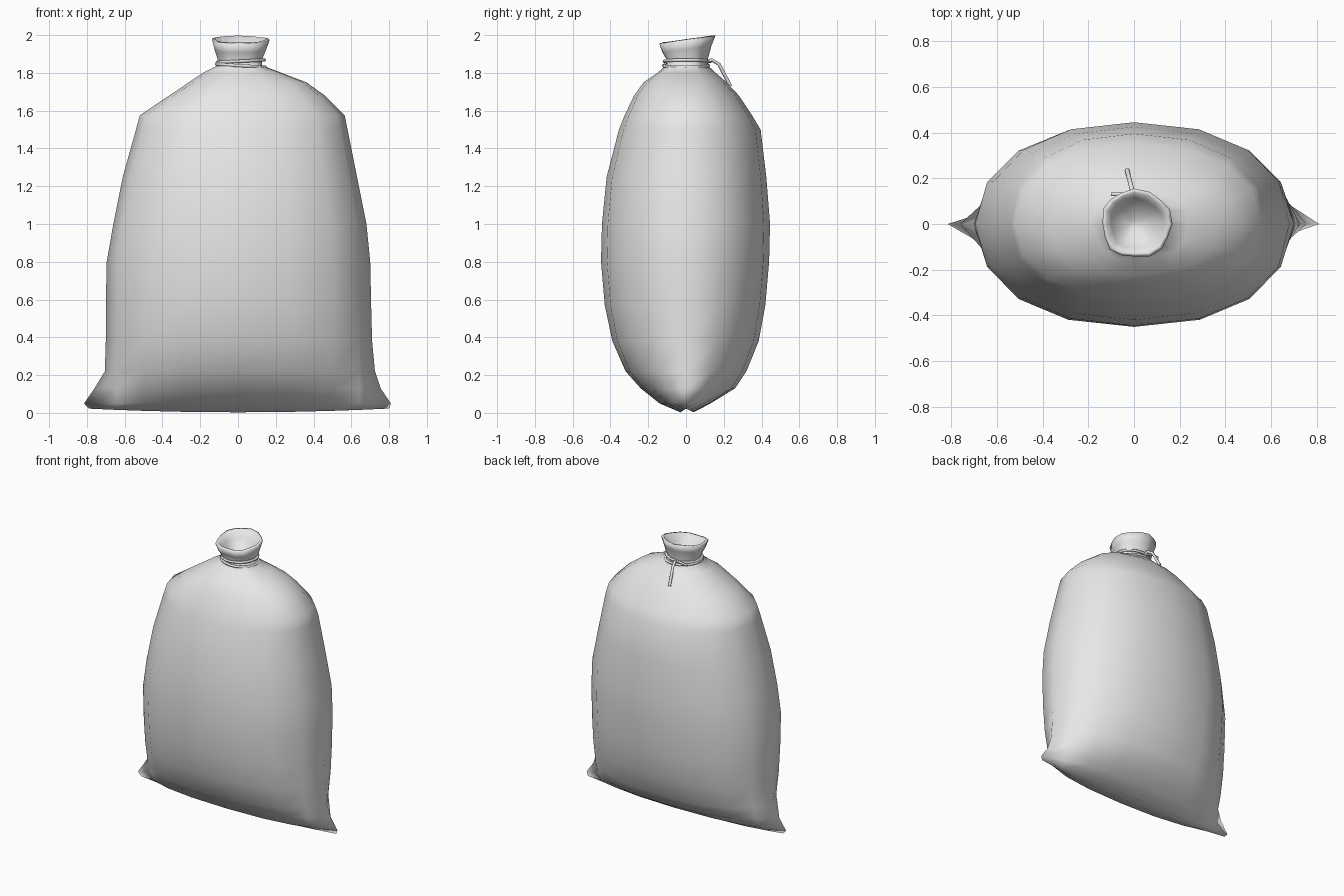
import bpy, bmesh, math
from mathutils import Vector

cube = bpy.data.objects.get("Cube")
if cube:
    bpy.data.objects.remove(cube, do_unlink=True)

cloth = bpy.data.materials.new("plain grey cloth")
cloth.use_nodes = True
grey = (0.8, 0.8, 0.8, 1)
cloth.diffuse_color = grey
cloth.node_tree.nodes["Principled BSDF"].inputs["Base Color"].default_value = grey

SIDES = 16
BODY_LIMIT = 0.69     # only the corner ears reach further out than this


def superellipse(a):
    c, s = math.cos(a), math.sin(a)
    e = 2 / 2.2
    return math.copysign(abs(c) ** e, c), math.copysign(abs(s) ** e, s)


def ring_points(z, left, right, front, back, flute=0.0):
    """One cross-section: reach to -x, +x, -y, +y, with optional gathers."""
    pts = []
    for i in range(SIDES):
        a = 2 * math.pi * i / SIDES
        c, s = superellipse(a)
        rx = right if c > 0 else left
        if i % (SIDES // 2):
            rx = min(rx, BODY_LIMIT)
        k = 1 + flute * math.cos(5 * a + 9 * z)
        x, y = c * rx * k, s * (back if s > 0 else front) * k
        lift = 0.02 * (x / 0.8) ** 2 if z < 0.03 else 0
        if z > 1.9:                     # mouth tilts towards the front
            lift = 0.14 * y + 0.02 * flute * math.cos(3 * a)
        pts.append((x, y, z + lift))
    return pts


def loft(name, sections):
    bm = bmesh.new()
    rings = [[bm.verts.new(p) for p in ring_points(*s)] for s in sections]
    for low, high in zip(rings, rings[1:]):
        for i in range(SIDES):
            j = (i + 1) % SIDES
            bm.faces.new((low[i], low[j], high[j], high[i]))
    bm.faces.new(rings[0][::-1])
    bm.faces.new(rings[-1])
    for f in bm.faces:
        f.smooth = True
    mesh = bpy.data.meshes.new(name)
    bm.to_mesh(mesh)
    bm.free()
    mesh.materials.append(cloth)
    obj = bpy.data.objects.new(name, mesh)
    bpy.context.collection.objects.link(obj)
    return obj


# Sack from bottom seam, over the shoulders, out to the mouth and back inside
loft("sack", [
    (0.003, 0.79, 0.80, 0.03, 0.04),
    (0.05, 0.815, 0.81, 0.14, 0.13),
    (0.13, 0.76, 0.755, 0.24, 0.26),
    (0.22, 0.705, 0.725, 0.32, 0.32),
    (0.38, 0.70, 0.71, 0.39, 0.385),
    (0.57, 0.70, 0.705, 0.43, 0.42),
    (0.80, 0.695, 0.70, 0.45, 0.44),
    (1.00, 0.66, 0.68, 0.445, 0.445),
    (1.25, 0.61, 0.63, 0.42, 0.425),
    (1.50, 0.54, 0.58, 0.355, 0.395),
    (1.575, 0.52, 0.565, 0.325, 0.35),
    (1.68, 0.365, 0.46, 0.275, 0.28),
    (1.75, 0.255, 0.37, 0.225, 0.215, 0.02),
    (1.80, 0.18, 0.24, 0.155, 0.155, 0.04),
    (1.84, 0.105, 0.13, 0.11, 0.11, 0.05),
    (1.87, 0.105, 0.13, 0.105, 0.11, 0.05),
    (1.925, 0.125, 0.15, 0.13, 0.13, 0.04),
    (1.975, 0.14, 0.165, 0.147, 0.15, 0.04),
    (1.978, 0.122, 0.147, 0.13, 0.134, 0.04),
    (1.925, 0.10, 0.125, 0.11, 0.11, 0.04),
    (1.86, 0.02, 0.03, 0.02, 0.02),
])


# Tie cord
def cord(name, points, radius, closed=False):
    curve = bpy.data.curves.new(name, "CURVE")
    curve.dimensions = "3D"
    curve.bevel_depth = radius
    curve.bevel_resolution = 1
    curve.use_fill_caps = True
    spline = curve.splines.new("POLY")
    spline.points.add(len(points) - 1)
    for p, co in zip(spline.points, points):
        p.co = (*co, 1)
    spline.use_cyclic_u = closed
    curve.materials.append(cloth)
    obj = bpy.data.objects.new(name, curve)
    bpy.context.collection.objects.link(obj)
    return obj


def cord_loop(z, tilt, grow):
    pts = []
    for i in range(20):
        a = 2 * math.pi * i / 20
        x, y = (0.125 + grow) * math.cos(a), (0.115 + grow) * math.sin(a)
        pts.append(Vector((x + 0.015, y, z + tilt * x)))
    return pts


cord("lower_cord_loop", cord_loop(1.838, -0.06, 0.004), 0.009, True)
cord("upper_cord_loop", cord_loop(1.862, 0.05, 0), 0.009, True)
cord("cord_long_end", [(0.0, 0.11, 1.855), (-0.005, 0.135, 1.87),
                       (-0.015, 0.175, 1.845), (-0.03, 0.235, 1.73)], 0.01)
cord("cord_short_end", [(0.0, 0.115, 1.86), (-0.05, 0.13, 1.868),
                        (-0.10, 0.13, 1.86)], 0.008)
